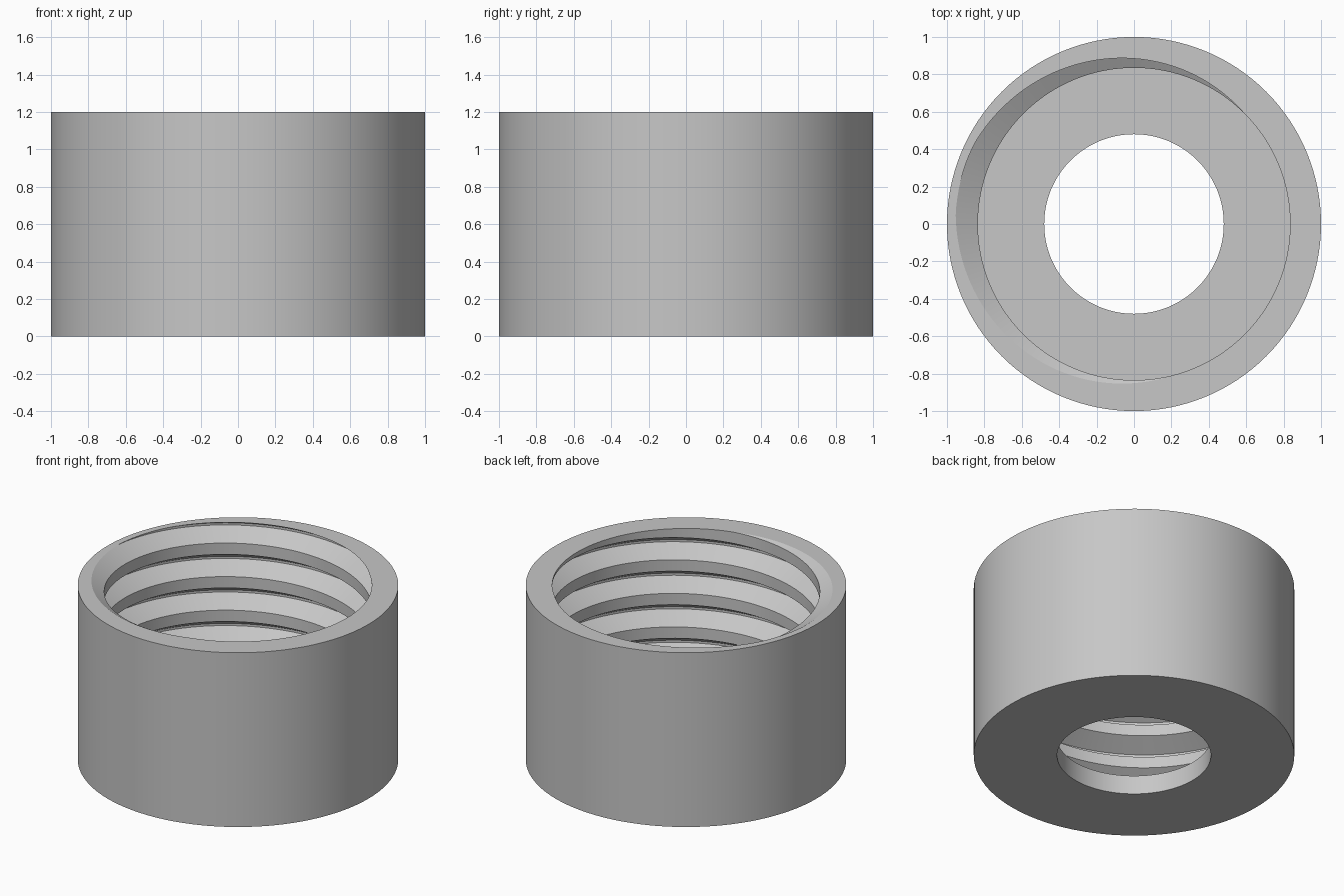
import bpy, bmesh
from math import sin, cos, tau, radians

cube = bpy.data.objects.get("Cube")
if cube:
    bpy.data.objects.remove(cube)

SEGMENTS = 128
HEIGHT, FLOOR = 1.2, 0.13
OUTER, CREST, ROOT, HOLE = 1.0, 0.835, 0.955, 0.48
PITCH = 0.231
MOUTH, BED = 0.0765, 0.0075       # half widths of the groove at crest and root
START = radians(165)              # angle where the groove leaves the rim


def groove_radius(offset):
    """Radius of the threaded wall at a height offset from the groove centre."""
    d = abs((offset + PITCH / 2) % PITCH - PITCH / 2)
    t = min(max((MOUTH - d) / (MOUTH - BED), 0), 1)
    return CREST + (ROOT - CREST) * t


def section(angle):
    """Closed radial section (radius, height), with the thread cut at this angle."""
    centre = HEIGHT + PITCH * (angle - START) / tau
    points = [(HOLE, 0), (HOLE, FLOOR)]
    for turn in range(-7, 3):
        for offset in (-MOUTH, -BED, BED, MOUTH):
            z = min(max(centre + turn * PITCH + offset, FLOOR), HEIGHT)
            points.append((groove_radius(z - centre), z))
    return points + [(OUTER, HEIGHT), (OUTER, 0)]


# Threaded cap: sections swept once around the axis
bm = bmesh.new()
columns = []
for i in range(SEGMENTS + 1):
    a = tau * i / SEGMENTS
    columns.append([bm.verts.new((r * cos(a), r * sin(a), z)) for r, z in section(a)])
for left, right in zip(columns, columns[1:]):
    for j in range(len(left)):
        k = (j + 1) % len(left)
        bm.faces.new((left[j], right[j], right[k], left[k]))

# Weld the seam and the points held at the rim and floor
bmesh.ops.remove_doubles(bm, verts=bm.verts, dist=0.00005)
bmesh.ops.dissolve_degenerate(bm, edges=bm.edges, dist=0.00005)
bmesh.ops.recalc_face_normals(bm, faces=bm.faces)
mesh = bpy.data.meshes.new("threaded_cap")
bm.to_mesh(mesh)
bm.free()

cap = bpy.data.objects.new("threaded_cap", mesh)
bpy.context.collection.objects.link(cap)

# Plain grey finish
grey = bpy.data.materials.new("light_grey")
grey.use_nodes = True
colour = (0.57, 0.57, 0.57, 1)
grey.diffuse_color = colour
grey.node_tree.nodes["Principled BSDF"].inputs["Base Color"].default_value = colour
mesh.materials.append(grey)

bpy.ops.object.select_all(action="DESELECT")
cap.select_set(True)
bpy.context.view_layer.objects.active = cap
bpy.ops.object.shade_smooth_by_angle(angle=radians(25))
